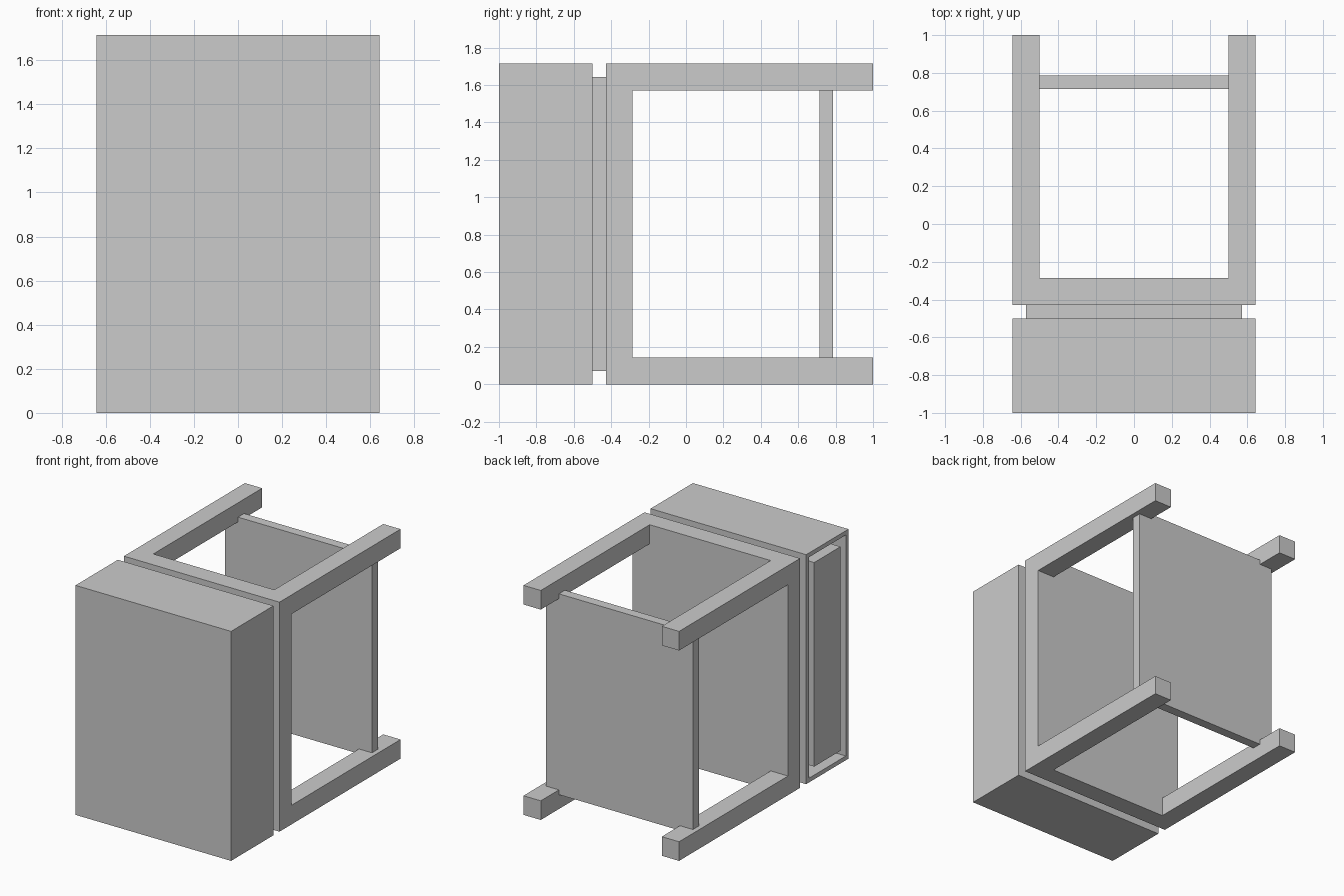
import bpy, bmesh
from mathutils import Vector

if "Cube" in bpy.data.objects:
    bpy.data.objects.remove(bpy.data.objects["Cube"])

U = 1 / 14            # small module: half a leg thickness
HX, H = 9 * U, 24 * U  # half width and full height
ZC = H / 2


def box(name, x, y, z):
    """Axis-aligned box from (min, max) ranges."""
    bm = bmesh.new()
    bmesh.ops.create_cube(bm, size=1)
    for v in bm.verts:
        v.co = Vector([r[0] if c < 0 else r[1] for c, r in zip(v.co, (x, y, z))])
    return finish(name, bm)


def finish(name, bm):
    bmesh.ops.recalc_face_normals(bm, faces=bm.faces)
    mesh = bpy.data.meshes.new(name)
    bm.to_mesh(mesh)
    bm.free()
    ob = bpy.data.objects.new(name, mesh)
    bpy.context.collection.objects.link(ob)
    return ob


# cabinet body: a block hollowed from its -x side
WALL = 0.045
body = box("cabinet_body", (-HX, HX), (-1, -0.5), (0, H))
bm = bmesh.new()
bm.from_mesh(body.data)
bm.faces.ensure_lookup_table()
front = min(bm.faces, key=lambda f: f.calc_center_median().x)
bmesh.ops.inset_region(bm, faces=[front], thickness=WALL)
ext = bmesh.ops.extrude_discrete_faces(bm, faces=[front])
bmesh.ops.translate(bm, verts=ext["faces"][0].verts, vec=(2 * HX - 2 * WALL, 0, 0))
bmesh.ops.recalc_face_normals(bm, faces=bm.faces)
bm.to_mesh(body.data)
bm.free()

# drawer sitting in the opening with a gap all round
G = WALL + 0.05
box("drawer", (-HX, HX - 2 * WALL), (-1 + G, -0.5 - G), (G, H - G))

# recessed neck between cabinet and stand
box("neck", (-HX + U, HX - U), (-0.5, -6 * U), (U, H - U))

# stand: solid plate with four square legs
box("stand_plate", (-HX, HX), (-6 * U, -4 * U), (0, H))
for i, sx in enumerate((-1, 1)):
    for j, z0 in enumerate((0, H - 2 * U)):
        xs = sorted((sx * HX, sx * (HX - 2 * U)))
        box(f"leg_{i}{j}", xs, (-4 * U, 1), (z0, z0 + 2 * U))

# lower shelf, let slightly into the legs
box("shelf", (-HX + U / 2, HX - U / 2), (10 * U, 11 * U), (1.5 * U, H - 1.5 * U))
